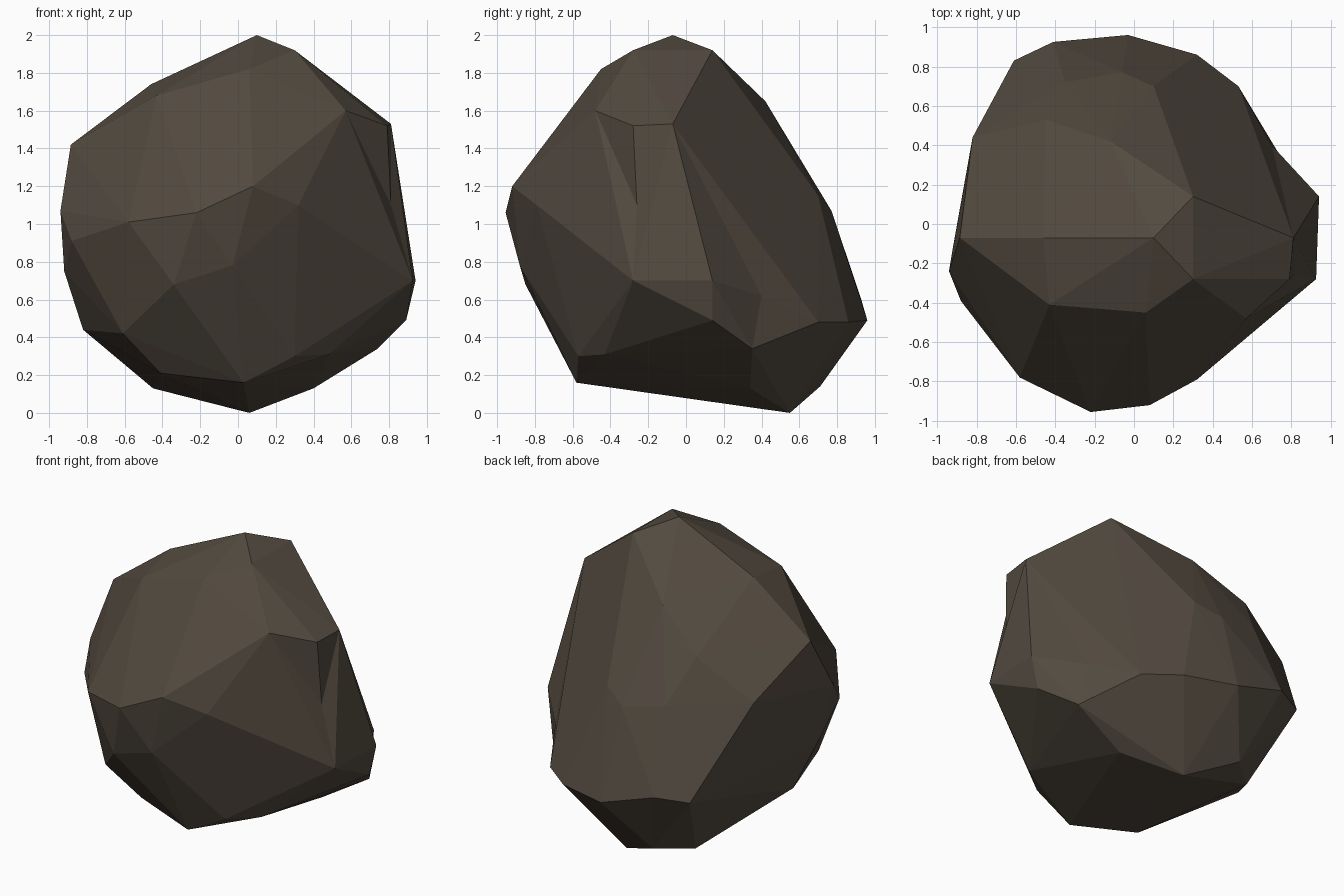
import bpy, bmesh
from mathutils import Vector
from mathutils.geometry import intersect_point_line

if "Cube" in bpy.data.objects:
    bpy.data.objects.remove(bpy.data.objects["Cube"])

# Key corners of the faceted boulder
CORNERS = [
    # crown
    (.10, -.07, 2), (.30, .14, 1.92), (.30, -.28, 1.92), (.06, -.45, 1.82),
    (-.43, -.41, 1.68), (-.46, -.07, 1.74), (-.885, -.07, 1.42),
    (.57, -.48, 1.60), (.79, -.28, 1.52), (.81, -.07, 1.53),
    # front
    (-.22, -.955, 1.06), (.08, -.92, 1.20), (-.58, -.78, 1.01), (.32, -.79, 1.10),
    (-.34, -.85, .68), (-.03, -.88, .78), (-.88, -.39, .91), (-.94, -.24, 1.07),
    # right
    (.925, -.28, .70), (.94, .14, .70), (.89, .14, .49), (.74, .35, .34),
    # back
    (-.12, .42, 1.65), (-.45, .53, 1.42), (-.82, .44, 1.18), (-.06, .77, 1.07),
    (.10, .70, 1.15), (-.35, .72, 1.14), (-.03, .96, .49), (.32, .86, .48),
    (.53, .70, .48), (-.41, .925, .61), (-.61, .83, .59),
    # underside
    (.03, -.58, .16), (.30, -.57, .30), (.48, -.43, .31), (-.41, -.45, .21),
    (-.61, -.55, .42), (.40, .34, .13), (.06, .55, 0), (-.25, .71, .14),
    (-.45, .54, .13), (-.82, .02, .44), (-.92, -.12, .75),
]
# Shallow hollows pressed into ridges of the hull
DENTS = [(.81, -.26, 1.10), (.70, .40, .62)]

bm = bmesh.new()
for c in CORNERS:
    bm.verts.new(c)
bmesh.ops.convex_hull(bm, input=bm.verts[:])
bmesh.ops.delete(bm, geom=[v for v in bm.verts if not v.link_faces], context='VERTS')


def edge_distance(e, p):
    q, t = intersect_point_line(p, e.verts[0].co, e.verts[1].co)
    return (q - p).length if .1 < t < .9 else 9


for d in DENTS:
    p = Vector(d)
    e = min(bm.edges, key=lambda e: edge_distance(e, p))
    t = intersect_point_line(p, e.verts[0].co, e.verts[1].co)[1]
    _, v = bmesh.utils.edge_split(e, e.verts[0], t)
    for f in list(v.link_faces):
        for w in f.verts:
            if w != v and not any(w in k.verts for k in v.link_edges):
                bmesh.utils.face_split(f, v, w)
                break
    v.co = p
bmesh.ops.recalc_face_normals(bm, faces=bm.faces[:])

# Stone object with one flat colour
mesh = bpy.data.meshes.new("boulder")
bm.to_mesh(mesh)
bm.free()
stone = bpy.data.materials.new("dark brown stone")
stone.diffuse_color = (.085, .068, .050, 1)
stone.use_nodes = True
stone.node_tree.nodes["Principled BSDF"].inputs["Base Color"].default_value = stone.diffuse_color
mesh.materials.append(stone)
bpy.context.collection.objects.link(bpy.data.objects.new("boulder", mesh))
